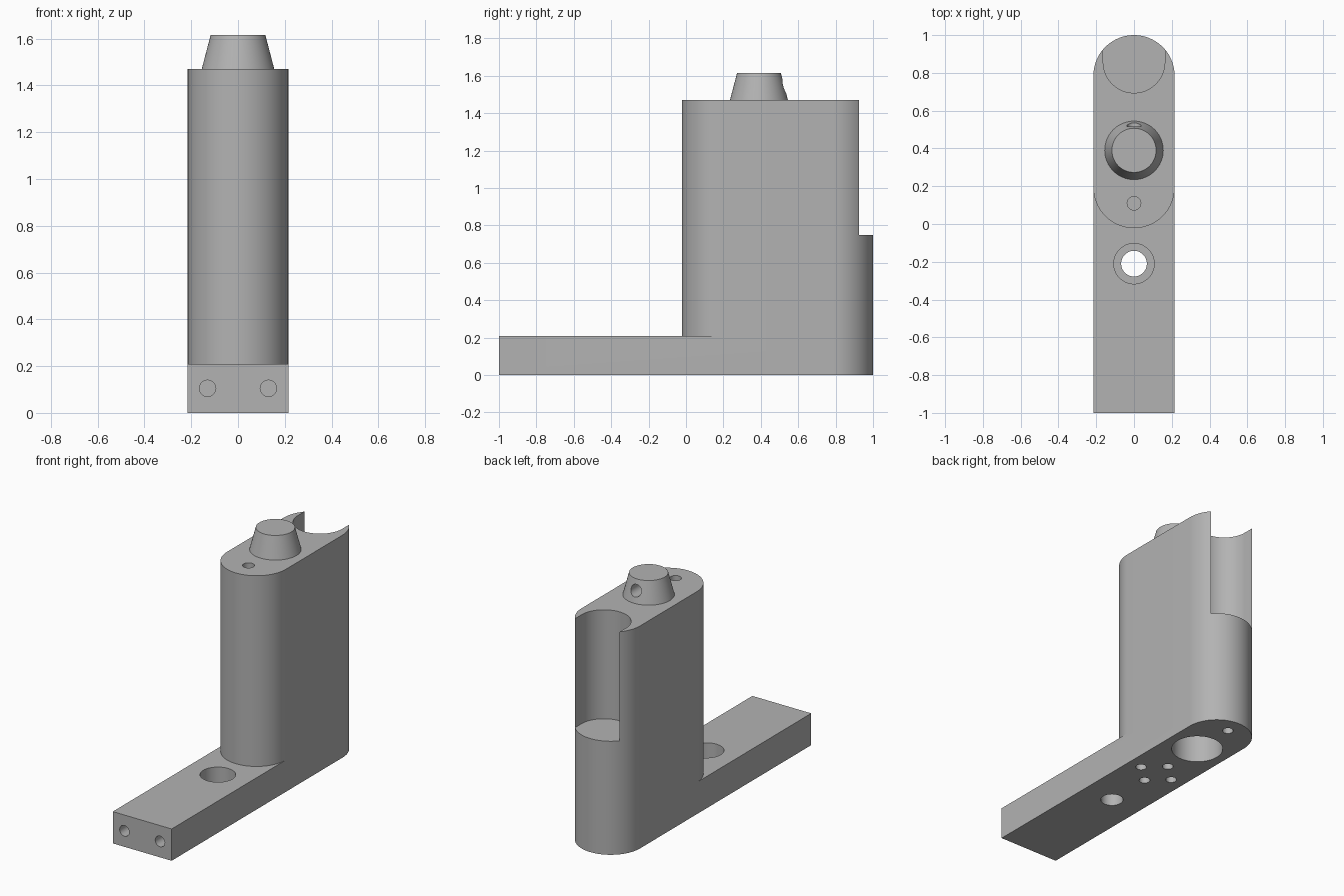
import bpy, bmesh, math
from mathutils import Matrix, Vector

if "Cube" in bpy.data.objects:
    bpy.data.objects.remove(bpy.data.objects["Cube"])

HALF = 0.215       # half width of the whole body
BASE_TOP = 0.21
TOWER_TOP = 1.47
FRONT_Y = 0.193    # centre of the rounded tower front
BACK_Y = 0.785     # centre of the rounded back

grey = bpy.data.materials.new("plain grey")
grey.use_nodes = True
grey.diffuse_color = (0.45, 0.45, 0.45, 1)
grey.node_tree.nodes["Principled BSDF"].inputs["Base Color"].default_value = grey.diffuse_color


def finish(bm, name):
    bmesh.ops.recalc_face_normals(bm, faces=bm.faces)
    mesh = bpy.data.meshes.new(name)
    bm.to_mesh(mesh)
    bm.free()
    mesh.materials.append(grey)
    obj = bpy.data.objects.new(name, mesh)
    bpy.context.collection.objects.link(obj)
    return obj


def arc(cy, r, start, end, n=48):
    angles = [math.radians(start + (end - start) * i / n) for i in range(n + 1)]
    return [(r * math.cos(a), cy + r * math.sin(a)) for a in angles]


def prism(name, outline, z0, z1):
    bm = bmesh.new()
    face = bm.faces.new([bm.verts.new((x, y, z0)) for x, y in outline])
    top = bmesh.ops.extrude_face_region(bm, geom=[face])["geom"]
    bmesh.ops.translate(bm, vec=(0, 0, z1 - z0),
                        verts=[v for v in top if isinstance(v, bmesh.types.BMVert)])
    return finish(bm, name)


def rod(name, start, end, r1, r2=None, sides=48):
    start, end = Vector(start), Vector(end)
    axis = end - start
    turn = Vector((0, 0, 1)).rotation_difference(axis).to_matrix().to_4x4()
    bm = bmesh.new()
    bmesh.ops.create_cone(bm, cap_ends=True, segments=sides, radius1=r1,
                          radius2=r1 if r2 is None else r2, depth=axis.length,
                          matrix=Matrix.Translation((start + end) / 2) @ turn)
    return finish(bm, name)


def cut(target, cutter):
    mod = target.modifiers.new("cut", "BOOLEAN")
    mod.operation = "DIFFERENCE"
    mod.solver = "EXACT"
    mod.object = cutter
    bpy.context.view_layer.objects.active = target
    bpy.ops.object.modifier_apply(modifier=mod.name)
    bpy.data.objects.remove(cutter)


def smooth(obj):
    bpy.ops.object.select_all(action="DESELECT")
    obj.select_set(True)
    bpy.context.view_layer.objects.active = obj
    bpy.ops.object.shade_smooth_by_angle(angle=math.radians(25))


# Body: foot plate and tower in one piece, rounded at the back
body = prism("body", [(-HALF, -1), (HALF, -1)] + arc(BACK_Y, HALF, 0, 180), 0, TOWER_TOP)

# Clear the space above the foot, leaving a rounded tower front
cut(body, prism("foot_clearance",
                [(-0.4, FRONT_Y), (-0.4, -1.2), (0.4, -1.2), (0.4, FRONT_Y)]
                + arc(FRONT_Y, HALF, 0, -180), BASE_TOP, 1.7))

# Open channel down the back
cut(body, prism("back_channel", [(-0.163, 1.2)] + arc(0.857, 0.163, 180, 360) + [(0.163, 1.2)],
                0.75, 1.7))

# Counterbored mounting hole through the foot
cut(body, rod("mount_hole", (0, -0.21, -0.1), (0, -0.21, 0.3), 0.068))
cut(body, rod("mount_counterbore", (0, -0.21, 0.09), (0, -0.21, 0.3), 0.107))

# Large socket and small screw holes underneath
cut(body, rod("bottom_socket", (0, 0.6, -0.1), (0, 0.6, 0.6), 0.156))
for x, y in [(0, 0.1), (0, 0.32), (0.12, 0.21), (-0.12, 0.21), (0, 0.89)]:
    cut(body, rod("screw_hole", (x, y, -0.1), (x, y, 0.2), 0.033, sides=32))

# Pair of holes in the front end
for side in (-1, 1):
    cut(body, rod("front_hole", (side * 0.13, -1.1, 0.105), (side * 0.13, -0.75, 0.105),
                  0.035, sides=32))

# Pin hole on the tower top
cut(body, rod("pin_hole", (0, 0.11, 1.3), (0, 0.11, 1.6), 0.036, sides=32))
smooth(body)

# Tapered nozzle with a small hole facing the back
nozzle = rod("nozzle", (0, 0.39, TOWER_TOP), (0, 0.39, 1.615), 0.155, 0.117, sides=64)
cut(nozzle, rod("nozzle_hole", (0, 0.42, 1.545), (0, 0.7, 1.545), 0.038, sides=32))
smooth(nozzle)
